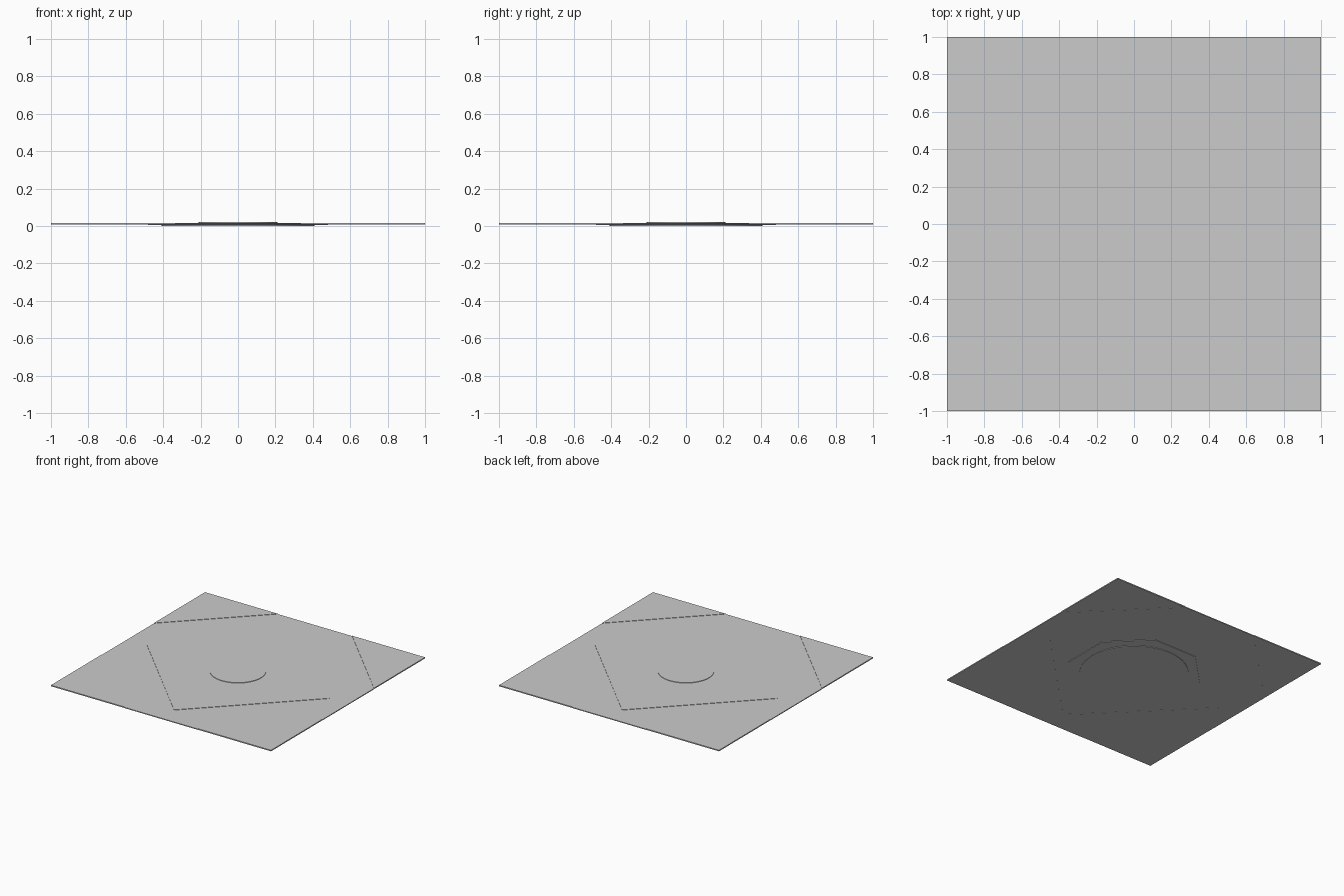
import bpy, bmesh, math

if "Cube" in bpy.data.objects:
    bpy.data.objects.remove(bpy.data.objects["Cube"])

D = 0.83    # half diagonal of the centre diamond
C = 0.337   # where the corner cuts meet the square's edges


def turned(poly):
    """The polygon repeated in all four quadrants."""
    out = []
    for k in range(4):
        c, s = [(1, 0), (0, 1), (-1, 0), (0, -1)][k]
        out.append([(x * c - y * s, x * s + y * c) for x, y in poly])
    return out


def plate(name, polys, z0, z1):
    """Flat plate from counter-clockwise outlines, thickened upward."""
    bm = bmesh.new()
    for poly in polys:
        bm.faces.new([bm.verts.new((x, y, z0)) for x, y in poly])
    bmesh.ops.remove_doubles(bm, verts=bm.verts[:], dist=1e-4)
    me = bpy.data.meshes.new(name)
    bm.to_mesh(me)
    bm.free()
    ob = bpy.data.objects.new(name, me)
    bpy.context.collection.objects.link(ob)
    mod = ob.modifiers.new("thickness", 'SOLIDIFY')
    mod.thickness = z1 - z0
    mod.offset = 1
    return ob


def disc(name, r, sides, z0, z1, turn=0):
    bpy.ops.mesh.primitive_cylinder_add(
        vertices=sides, radius=r, depth=z1 - z0,
        location=(0, 0, (z0 + z1) / 2), rotation=(0, 0, turn))
    ob = bpy.context.object
    ob.name = name
    if sides > 12:
        bpy.ops.object.shade_smooth_by_angle(angle=math.radians(30))
    return ob


# Raised centre diamond and four raised corner panels
plate("centre_panel", [[(D, 0), (0, D), (-D, 0), (0, -D)]], 0.008, 0.017)
plate("corner_panels", turned([(1, C), (1, 1), (C, 1)]), 0.008, 0.017)

# Lower band running between them
plate("sunken_band",
      turned([(D, 0), (1, 0), (1, C), (C, 1), (0, 1), (0, D)]), 0.007, 0.014)

# Round cap on top
disc("top_cap", 0.21, 48, 0.016, 0.021)

# Octagonal mount and round foot underneath
disc("octagon_mount", 0.52, 8, 0.004, 0.009, math.radians(22.5))
disc("round_foot", 0.41, 48, 0.0, 0.005)
